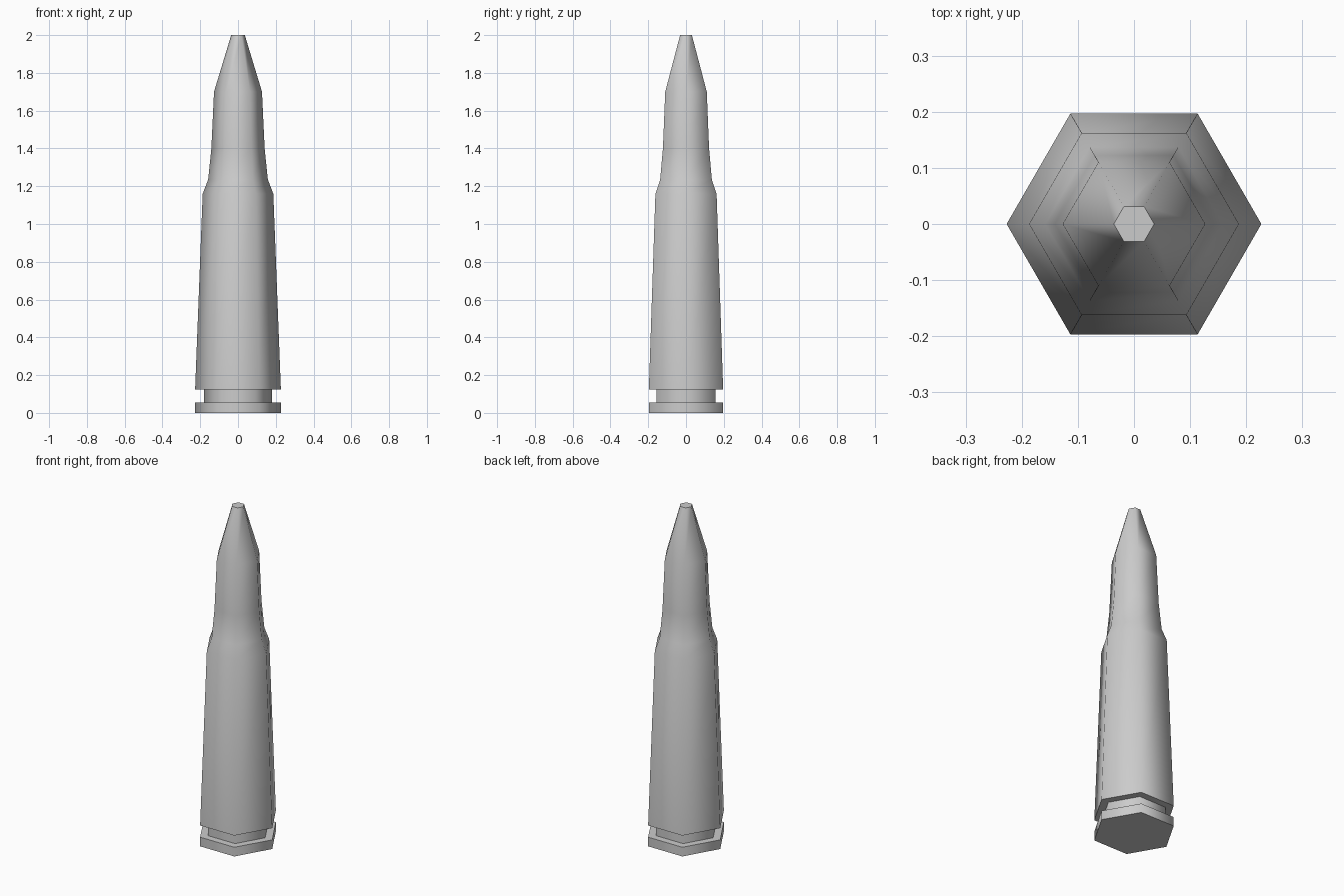
import bpy, bmesh, math

if "Cube" in bpy.data.objects:
    bpy.data.objects.remove(bpy.data.objects["Cube"])

SIDES = 6

# Profile from base to tip: (corner radius, height)
profile = [
    (0.227, 0.0), (0.227, 0.055),        # rim
    (0.18, 0.055), (0.18, 0.125),        # extractor groove
    (0.227, 0.125), (0.187, 1.16),       # tapered case
    (0.158, 1.235), (0.141, 1.40),       # shoulder and neck
    (0.127, 1.70), (0.036, 2.0),         # bullet and flat tip
]


def hex_ring(bm, radius, z):
    return [bm.verts.new((radius * math.cos(math.tau * i / SIDES),
                          radius * math.sin(math.tau * i / SIDES), z))
            for i in range(SIDES)]


# Hexagonal lathe of the whole body, closed at both ends
bm = bmesh.new()
rings = [hex_ring(bm, r, z) for r, z in profile]
for low, high in zip(rings, rings[1:]):
    for i in range(SIDES):
        j = (i + 1) % SIDES
        bm.faces.new((low[i], low[j], high[j], high[i]))
bm.faces.new(rings[0][::-1])
bm.faces.new(rings[-1])
mesh = bpy.data.meshes.new("cartridge")
bm.to_mesh(mesh)
bm.free()
body = bpy.data.objects.new("cartridge", mesh)
bpy.context.collection.objects.link(body)

# Smooth around the hexagon, sharp at ledges and ends
bpy.context.view_layer.objects.active = body
body.select_set(True)
bpy.ops.object.shade_smooth_by_angle(angle=math.radians(65))
